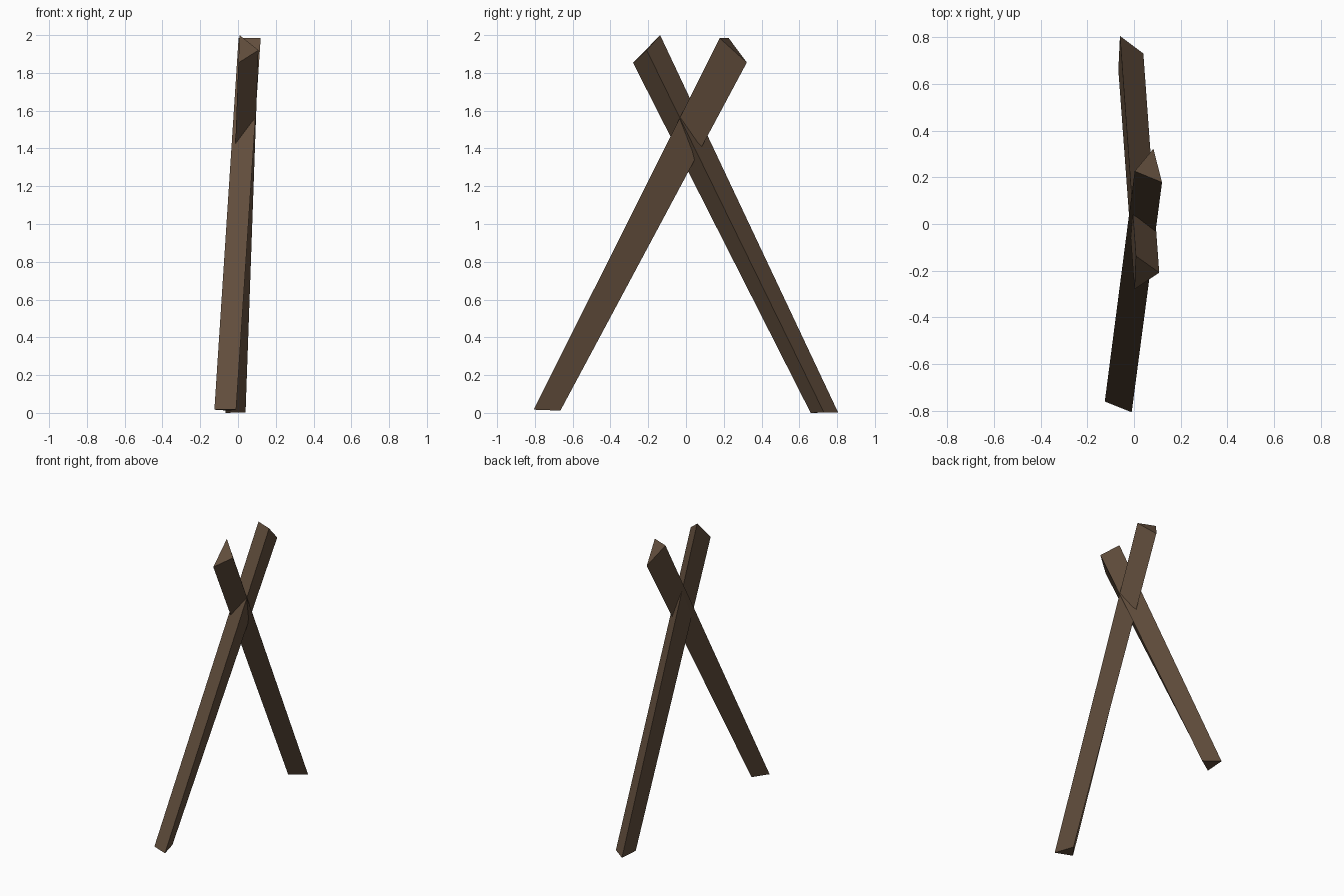
import bpy

if "Cube" in bpy.data.objects:
    bpy.data.objects.remove(bpy.data.objects["Cube"])

# Single dark brown wood colour
wood = bpy.data.materials.new("dark brown wood")
wood.diffuse_color = (0.12, 0.075, 0.045, 1)
wood.use_nodes = True
wood.node_tree.nodes["Principled BSDF"].inputs["Base Color"].default_value = wood.diffuse_color


def beam(name, foot, head):
    """Triangular beam lofted between a foot triangle and a head triangle."""
    faces = [(0, 2, 1), (3, 4, 5)]
    faces += [(i, (i + 1) % 3, (i + 1) % 3 + 3, i + 3) for i in range(3)]
    mesh = bpy.data.meshes.new(name)
    mesh.from_pydata(foot + head, [], faces)
    mesh.materials.append(wood)
    obj = bpy.data.objects.new(name, mesh)
    bpy.context.collection.objects.link(obj)
    return obj


# Beam with its foot at the front, flat side facing front
beam("front_beam",
     [(-0.125, -0.76, 0.017), (-0.01, -0.806, 0.017), (-0.05, -0.665, 0.012)],
     [(0.003, 0.226, 1.984), (0.12, 0.178, 1.984), (0.083, 0.322, 1.855)])

# Beam with its foot at the back, crossing the first near the top
# (points listed counter-clockwise seen from above)
beam("back_beam",
     [(-0.06, 0.805, 0.003), (-0.067, 0.66, 0.0), (0.04, 0.73, 0.003)],
     [(0.008, -0.137, 2.0), (0.002, -0.28, 1.853), (0.108, -0.208, 1.92)])
